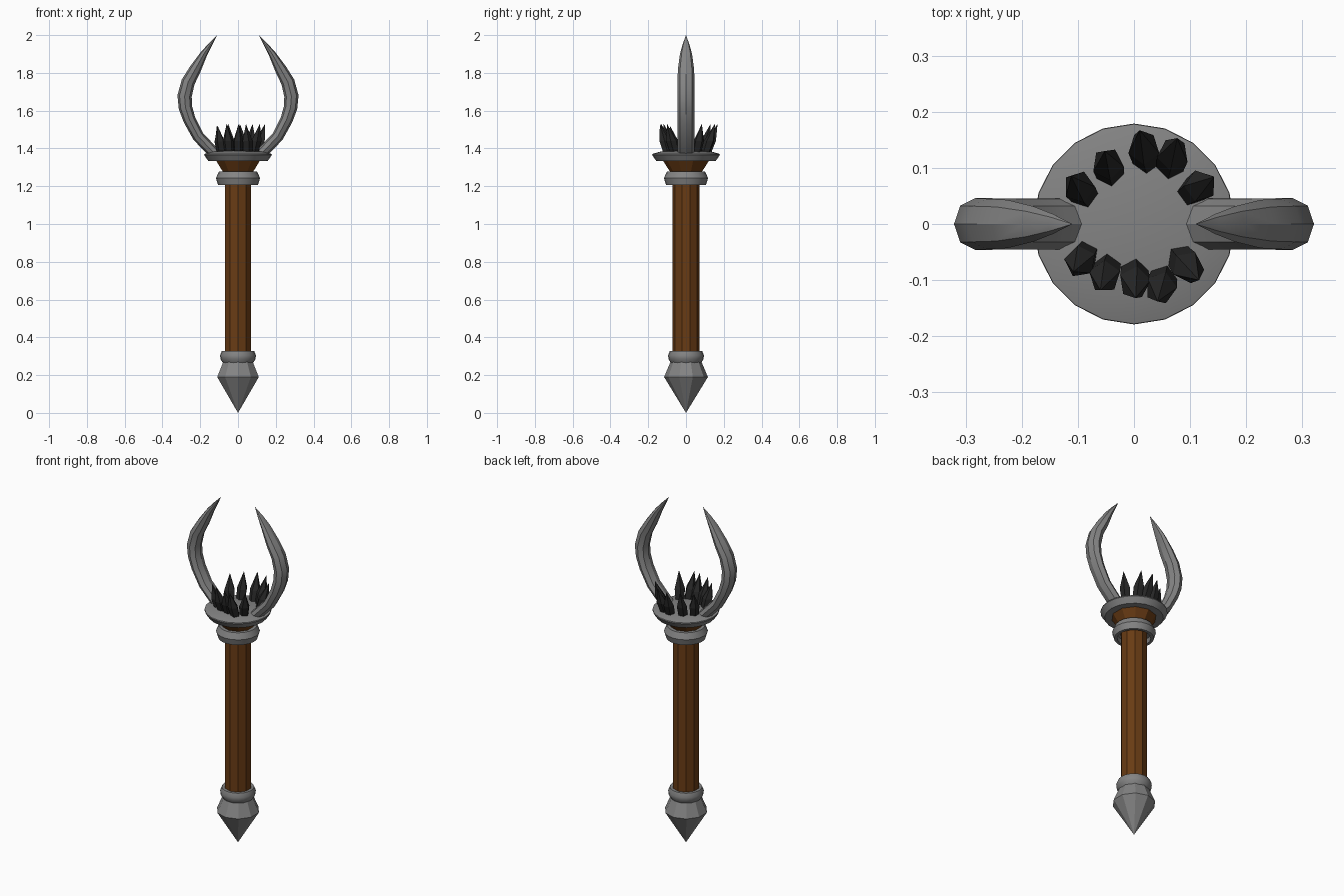
import bpy, bmesh, math
from mathutils import Vector

if "Cube" in bpy.data.objects:
    bpy.data.objects.remove(bpy.data.objects["Cube"])


def material(name, rgb):
    m = bpy.data.materials.new(name)
    m.diffuse_color = (*rgb, 1)
    m.use_nodes = True
    m.node_tree.nodes["Principled BSDF"].inputs["Base Color"].default_value = m.diffuse_color
    return m


METAL = material("grey metal", (0.23, 0.23, 0.23))
WOOD = material("brown wood", (0.14, 0.044, 0.007))
STONE = material("black crystal", (0.02, 0.02, 0.02))


def finish(name, bm, mat, smooth=False):
    bmesh.ops.remove_doubles(bm, verts=bm.verts, dist=0.0001)
    bmesh.ops.recalc_face_normals(bm, faces=bm.faces)
    me = bpy.data.meshes.new(name)
    bm.to_mesh(me)
    bm.free()
    me.materials.append(mat)
    ob = bpy.data.objects.new(name, me)
    bpy.context.collection.objects.link(ob)
    if smooth:
        bpy.ops.object.select_all(action='DESELECT')
        ob.select_set(True)
        bpy.context.view_layer.objects.active = ob
        bpy.ops.object.shade_smooth_by_angle(angle=math.radians(30))
    return ob


def skin(bm, rings, closed=False):
    """Bridge successive rings of points, capping the ends unless closed."""
    vs = [[bm.verts.new(p) for p in r] for r in rings]
    n = len(vs[0])
    pairs = list(zip(vs, vs[1:])) + ([(vs[-1], vs[0])] if closed else [])
    for a, b in pairs:
        for i in range(n):
            j = (i + 1) % n
            bm.faces.new((a[i], a[j], b[j], b[i]))
    if not closed:
        bm.faces.new(vs[0])
        bm.faces.new(vs[-1])


def lathe(name, profile, sides, mat, smooth=False, closed=False):
    bm = bmesh.new()
    rings = []
    for r, z in profile:
        r = max(r, 0.00002)
        angles = [math.pi / 2 + 2 * math.pi * i / sides for i in range(sides)]
        rings.append([(r * math.cos(a), r * math.sin(a), z) for a in angles])
    skin(bm, rings, closed)
    return finish(name, bm, mat, smooth)


# Wooden handle flaring into a cup
lathe("handle", [(0.072, 0.28), (0.072, 1.23), (0.08, 1.27), (0.125, 1.34)], 10, WOOD)

# Pointed pommel and its ring
lathe("pommel", [(0, 0), (0.116, 0.19), (0.08, 0.275), (0.08, 0.30)], 10, METAL)
lathe("pommel_ring", [(0.08, 0.265), (0.093, 0.285), (0.095, 0.305), (0.086, 0.327),
                      (0.06, 0.327)], 20, METAL, True)

# Collar, hollow underneath, and the head plate
lathe("collar", [(0.09, 1.207), (0.106, 1.207), (0.117, 1.243), (0.101, 1.277),
                 (0.06, 1.277), (0.06, 1.24), (0.088, 1.235)], 20, METAL, True, True)
lathe("head_plate", [(0.12, 1.333), (0.157, 1.333), (0.179, 1.365), (0.178, 1.371),
                     (0.13, 1.385), (0, 1.388)], 20, METAL, True)

# Curved horns: centre x, z, half thickness in plane, half width in y
PATH = [(0.105, 1.355, 0.030, 0.045), (0.143, 1.393, 0.030, 0.045),
        (0.210, 1.463, 0.031, 0.045), (0.257, 1.552, 0.033, 0.046),
        (0.278, 1.615, 0.036, 0.046), (0.283, 1.677, 0.038, 0.046),
        (0.264, 1.752, 0.036, 0.045), (0.226, 1.820, 0.031, 0.043),
        (0.181, 1.900, 0.019, 0.032), (0.145, 1.952, 0.010, 0.018),
        (0.110, 2.0, 0.0001, 0.0001)]
for side, label in ((-1, "left"), (1, "right")):
    bm = bmesh.new()
    rings = []
    for i, (x, z, t, w) in enumerate(PATH):
        a, b = PATH[max(i - 1, 0)], PATH[min(i + 1, len(PATH) - 1)]
        d = Vector((b[0] - a[0], b[1] - a[1])).normalized()
        ring = []
        for k in range(8):
            c, s = math.cos(k * math.pi / 4), math.sin(k * math.pi / 4)
            ring.append((side * (x + d.y * t * c), w * s, z - d.x * t * c))
        rings.append(ring)
    skin(bm, rings)
    finish(label + "_horn", bm, METAL, True)

# Leaning crystals: base x, y then tip x, y, z
CRYSTALS = [(-0.088, 0.052, -0.112, 0.085, 1.52), (-0.043, 0.090, -0.052, 0.130, 1.53),
            (0.023, 0.112, 0.010, 0.167, 1.53), (0.064, 0.102, 0.077, 0.153, 1.53),
            (0.100, 0.056, 0.143, 0.084, 1.53), (-0.087, -0.054, -0.108, -0.085, 1.52),
            (-0.047, -0.076, -0.060, -0.118, 1.53), (0.0, -0.084, 0.003, -0.132, 1.53),
            (0.052, -0.096, 0.042, -0.138, 1.53), (0.082, -0.060, 0.116, -0.100, 1.53)]
for n, (bx, by, tx, ty, tz) in enumerate(CRYSTALS):
    base, tip = Vector((bx, by, 1.375)), Vector((tx, ty, tz))
    bm = bmesh.new()
    rings = []
    for f, r in ((0, 0.025), (0.42, 0.029), (1, 0.00002)):
        c = base.lerp(tip, f)
        rings.append([c + Vector((r * math.cos(a), r * math.sin(a), 0))
                      for a in (n * 1.1 + 2 * math.pi * k / 5 for k in range(5))])
    skin(bm, rings)
    finish("crystal_%d" % (n + 1), bm, STONE)
